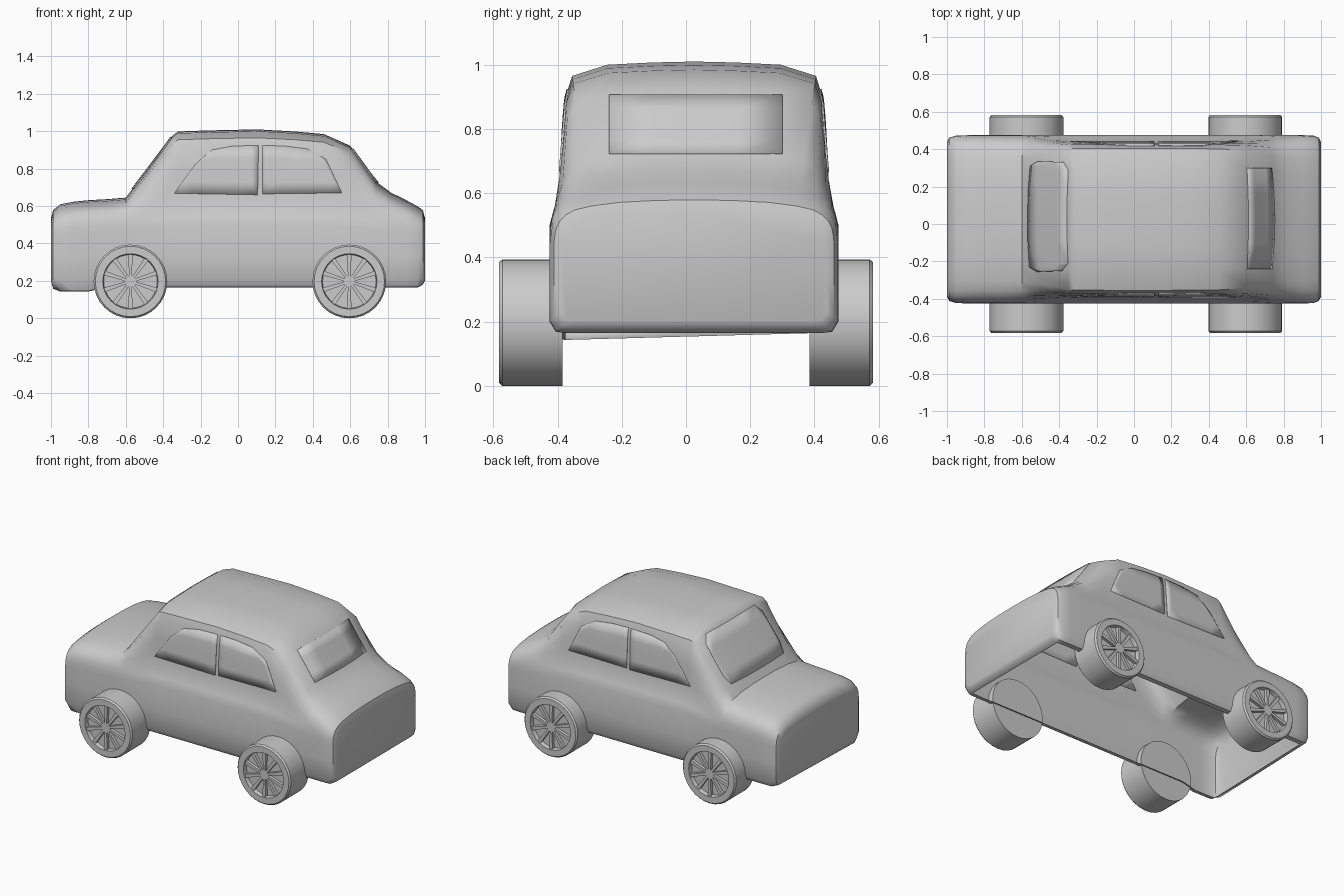
import bpy, bmesh, math
from mathutils import Vector
from mathutils.bvhtree import BVHTree

if "Cube" in bpy.data.objects:
    bpy.data.objects.remove(bpy.data.objects["Cube"])

CY = 0.025  # the body shell sits slightly off the wheel centreline


def finish(bm, name, angle=35, recalc=True):
    if recalc:
        bmesh.ops.recalc_face_normals(bm, faces=bm.faces)
    me = bpy.data.meshes.new(name)
    bm.to_mesh(me)
    bm.free()
    ob = bpy.data.objects.new(name, me)
    bpy.context.collection.objects.link(ob)
    bpy.ops.object.select_all(action='DESELECT')
    ob.select_set(True)
    bpy.context.view_layer.objects.active = ob
    bpy.ops.object.shade_smooth_by_angle(angle=math.radians(angle))
    return ob


# Body: half cross-sections through the bonnet and cabin, blended along x
lower = [(.40, .165), (.43, .168), (.45, .2), (.45, .33)]
bonnet = lower + [(.45, .46), (.447, .5), (.442, .53), (.43, .56), (.41, .585),
                  (.38, .605), (.33, .62), (.24, .635), (.12, .643), (0, .645)]
cabin = lower + [(.45, .5), (.437, .55), (.418, .59), (.412, .7), (.407, .8),
                 (.40, .9), (.38, .965), (.27, 1.0), (.13, 1.007), (0, 1.01)]
# x, cabin blend, width scale, upper scale, lower scale
stations = [(-1, 0, .92, .6, .82), (-.988, 0, .97, .76, .93), (-.95, 0, .995, .87, 1),
            (-.88, 0, 1, .92, 1), (-.8, 0, 1, .95, 1), (-.7, 0, 1, .97, 1), (-.6, 0, 1, 1, 1),
            (-.55, .18, 1, 1, 1), (-.44, .58, 1, 1, 1), (-.35, .91, 1, 1, 1),
            (-.32, .97, 1, 1, 1), (-.15, .985, 1, 1, 1), (.1, 1, 1, 1, 1),
            (.3, .97, 1, 1, 1), (.46, .93, 1, 1, 1), (.6, .76, 1, 1, 1),
            (.74, .23, 1, 1, 1), (.82, .07, 1, 1, 1), (.9, 0, 1, .95, 1),
            (.96, 0, .995, .83, 1), (.988, 0, .97, .76, .93), (1, 0, .92, .6, .82)]


def section(f, sy, up, low):
    half = []
    for (y0, z0), (y1, z1) in zip(bonnet, cabin):
        y, z = y0 + (y1 - y0) * f, z0 + (z1 - z0) * f - .37
        half.append((y * sy, .37 + z * (up if z > 0 else low)))
    return half + [(-y, z) for y, z in half[-2::-1]]


bm = bmesh.new()
rows = [[bm.verts.new((x, CY + y, z)) for y, z in section(*s)] for x, *s in stations]
for a, b in zip(rows, rows[1:]):
    for i in range(len(a) - 1):
        bm.faces.new((a[i], a[i + 1], b[i + 1], b[i]))
    if min(abs(a[0].co.x), abs(b[0].co.x)) > .94:  # lip under each end
        bm.faces.new((a[0], b[0], b[-1], a[-1]))
bm.faces.new(rows[0])
bm.faces.new(rows[-1])
for v in bm.verts:  # low front corner
    if v.co.y < -.3 and -.99 < v.co.x < -.75 and v.co.z < .18:
        v.co.z -= .022
bmesh.ops.recalc_face_normals(bm, faces=bm.faces)
shell = BVHTree.FromBMesh(bm)
finish(bm, "car_body", 40)


# Windows: flat outlines projected onto the shell
def window(name, outline, to_ray, direction):
    bm = bmesh.new()
    bm.faces.new([bm.verts.new(to_ray(u, v)) for u, v in outline])
    bmesh.ops.triangulate(bm, faces=bm.faces)
    bmesh.ops.subdivide_edges(bm, edges=bm.edges, cuts=3, use_grid_fill=True)
    for v in bm.verts:
        hit = shell.ray_cast(v.co, Vector(direction))[0]
        if hit:
            v.co = hit
    ob = finish(bm, name)
    mod = ob.modifiers.new("thickness", 'SOLIDIFY')
    mod.thickness, mod.offset = .01, 0


front_glass = [(-.34, .668), (-.23, .82), (-.14, .9), (-.03, .92), (.11, .924), (.105, .66)]
rear_glass = [(.13, .665), (.13, .924), (.25, .92), (.37, .905), (.47, .85), (.555, .67)]
for side, label in ((-1, "near"), (1, "far")):
    for name, outline in (("front_side_window", front_glass), ("rear_side_window", rear_glass)):
        window(f"{name}_{label}", outline, lambda u, v: (u, side * 2, v), (0, -side, 0))


def mirrored(half):
    return half + [(-u, v) for u, v in half[::-1]]


window("windscreen", mirrored([(.27, .69), (.295, .74), (.29, .92), (.25, .965)]),
       lambda u, v: (-2, u + .04, v), (1, 0, 0))
window("back_window", mirrored([(.27, .722), (.27, .905)]),
       lambda u, v: (2, u + .03, v), (-1, 0, 0))


# Wheels: a spun tyre and dish, with ten spokes and a hub
def wheel(name, x, side):
    bm = bmesh.new()
    n = 32
    profile = [(0, .385), (.197, .385), (.197, .572), (.188, .582), (.148, .582), (.143, .555), (0, .555)]
    pts = [bm.verts.new((r, y, 0)) for r, y in profile]
    edges = [bm.edges.new(p) for p in zip(pts, pts[1:])]
    bmesh.ops.spin(bm, geom=pts + edges, cent=(0, 0, 0), axis=(0, 1, 0),
                   angle=2 * math.pi, steps=n, use_duplicate=False)
    bmesh.ops.remove_doubles(bm, verts=bm.verts, dist=1e-4)

    def prism(ring):  # raised piece on the dish
        a = [bm.verts.new((px, .553, pz)) for px, pz in ring]
        b = [bm.verts.new((px, .575, pz)) for px, pz in ring]
        bm.faces.new(b)
        for i in range(len(ring)):
            j = (i + 1) % len(ring)
            bm.faces.new((a[i], a[j], b[j], b[i]))

    for k in range(10):
        t = math.tau * (k + .5) / 10
        c, s = math.cos(t), math.sin(t)
        prism([(r * c - w * s, r * s + w * c)
               for r, w in ((.025, -.007), (.145, -.012), (.145, .012), (.025, .007))])
    prism([(.032 * math.cos(math.tau * i / 20), .032 * math.sin(math.tau * i / 20)) for i in range(20)])
    for v in bm.verts:
        v.co = (v.co.x + x, v.co.y * side, v.co.z + .2)
    bmesh.ops.translate(bm, verts=bm.verts, vec=(0, 0, -.003))
    finish(bm, name)


for x, end in ((-.575, "front"), (.595, "rear")):
    for side, label in ((-1, "near"), (1, "far")):
        wheel(f"{end}_wheel_{label}", x, side)
